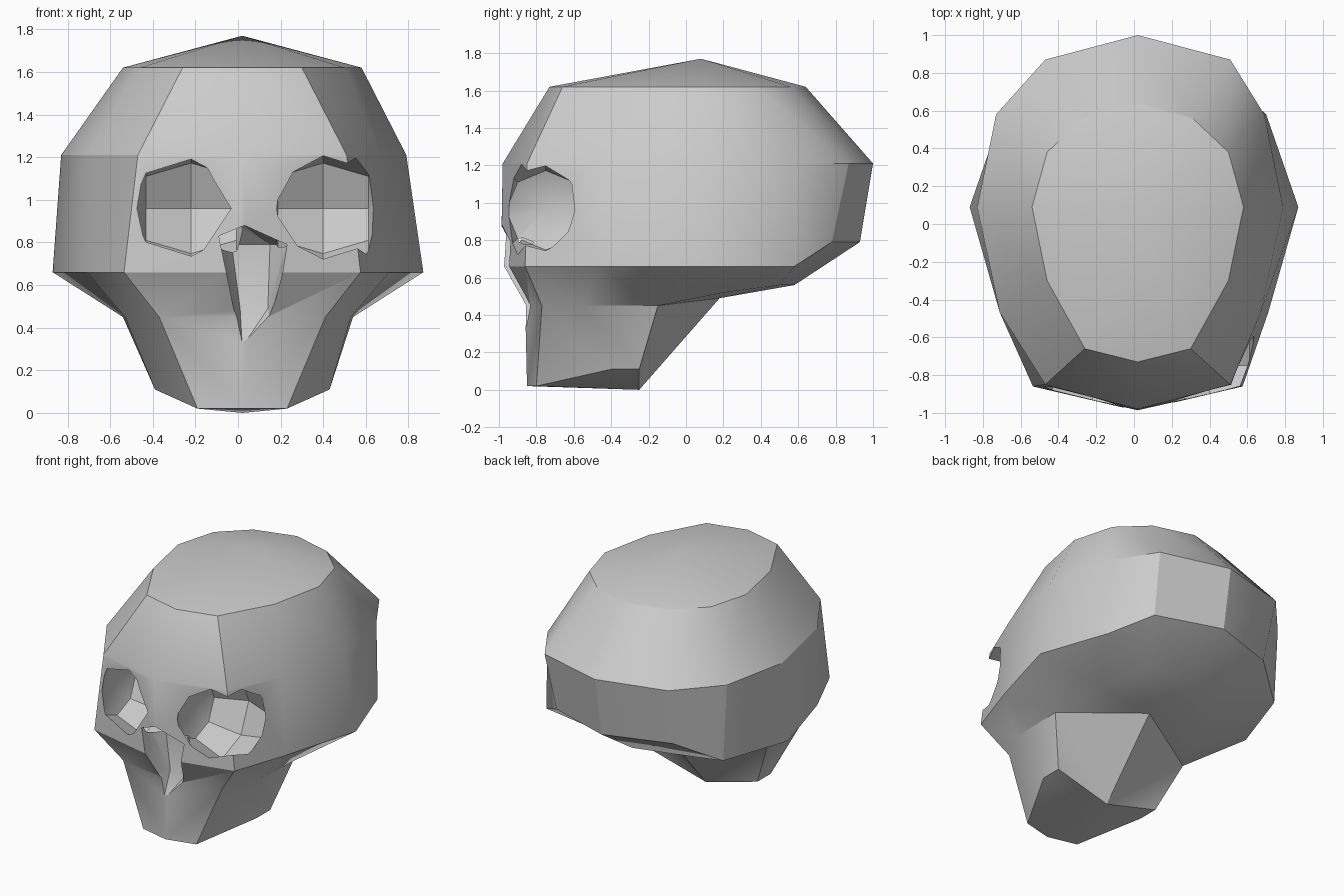
import bpy, bmesh, math
from mathutils import Matrix

cube = bpy.data.objects.get("Cube")
if cube:
    bpy.data.objects.remove(cube)

bone = bpy.data.materials.new("bone_grey")
bone.use_nodes = True
colour = (0.6, 0.6, 0.6, 1)
bone.diffuse_color = colour
bone.node_tree.nodes["Principled BSDF"].inputs["Base Color"].default_value = colour


def add_object(name, bm):
    bmesh.ops.recalc_face_normals(bm, faces=bm.faces)
    mesh = bpy.data.meshes.new(name)
    bm.to_mesh(mesh)
    bm.free()
    mesh.materials.append(bone)
    obj = bpy.data.objects.new(name, mesh)
    bpy.context.collection.objects.link(obj)
    return obj


# Half rings run from the front centre round one side to the back centre
crown = [(0, -.73, 1.62), (.28, -.66, 1.62), (.48, -.3, 1.62), (.56, .09, 1.62),
         (.48, .38, 1.62), (.29, .56, 1.62), (0, .64, 1.62)]
brow = [(0, -.98, 1.21), (.49, -.85, 1.21), (.69, -.47, 1.21), (.81, .09, 1.21),
        (.71, .58, 1.21), (.49, .87, 1.21), (0, 1, 1.21)]
cheek = [(0, -.99, .66), (.555, -.86, .66), (.71, -.47, .66), (.87, .09, .66),
         (.7, .58, .66), (.46, .78, .79), (0, .93, .79)]
base = [(0, -.86, .45), (.39, -.77, .45), (.53, -.55, .45), (.54, -.15, .45),
        (.42, .2, .52), (.28, .5, .56), (0, .58, .56)]
chin = [(0, -.85, .02), (.21, -.8, .02), (.41, -.4, .11), (.41, -.25, .11)]

bm = bmesh.new()
for side in (1, -1):
    def ring(points, side_shift=0.02):
        return [bm.verts.new((side * x + (side_shift if i in (2, 3, 4) else .02), y, z))
                for i, (x, y, z) in enumerate(points)]
    rings = [ring(crown), ring(brow, -.02), ring(cheek, 0), ring(base, 0), ring(chin)]
    apex, neck, heel = (bm.verts.new(p) for p in
                        ((.02, .08, 1.77), (.02, .18, .49), (.02, -.25, 0)))
    top, bottom, jaw = rings[0], rings[3], rings[4]
    # Cranium, face and jaw walls
    for upper, lower in zip(rings, rings[1:]):
        for i in range(len(lower) - 1):
            bm.faces.new((upper[i], upper[i + 1], lower[i + 1], lower[i]))
    # Cap, jaw underside and skull base
    for a, b in zip(top, top[1:]):
        bm.faces.new((a, b, apex))
    for a, b in zip(jaw, jaw[1:]):
        bm.faces.new((a, b, heel))
    bm.faces.new((bottom[3], jaw[3], heel))
    bm.faces.new((bottom[3], heel, neck))
    for a, b in zip(bottom[3:], bottom[4:]):
        bm.faces.new((a, b, neck))
bmesh.ops.remove_doubles(bm, verts=bm.verts, dist=.001)
skull = add_object("skull", bm)

# Eye socket cutters: coarse spheres with their poles pointing sideways
cutters = []
for name, x in (("right_eye_socket", -.22), ("left_eye_socket", .4)):
    bm = bmesh.new()
    bmesh.ops.create_uvsphere(bm, u_segments=8, v_segments=4, radius=.3,
                              matrix=Matrix.Translation((x, -.75, .96))
                              @ Matrix.Rotation(math.pi / 2, 4, 'Y'))
    cutters.append(add_object(name, bm))

# Nose cutter: a wedge narrowing downwards and inwards
bm = bmesh.new()
outline = [(-.09, .83), (.03, .88), (.23, .79), (.21, .66), (.15, .43), (.02, .31), (-.02, .49)]
inner = [(-.03, .79), (.15, .79), (.14, .49), (.01, .49)]
for x, z in outline:
    bm.verts.new((x, -1.05, z))
    bm.verts.new((x, -.87, z))
for x, z in inner:
    bm.verts.new((x, -.78, z))
bmesh.ops.convex_hull(bm, input=bm.verts)
cutters.append(add_object("nose_opening", bm))

bpy.context.view_layer.objects.active = skull
for cutter in cutters:
    cutter.hide_render = True
    mod = skull.modifiers.new(cutter.name, 'BOOLEAN')
    mod.operation = 'DIFFERENCE'
    mod.solver = 'EXACT'
    mod.object = cutter
    bpy.ops.object.modifier_apply(modifier=mod.name)
    bpy.data.objects.remove(cutter)

bpy.ops.object.select_all(action='DESELECT')
skull.select_set(True)
bpy.ops.object.shade_smooth_by_angle(angle=math.radians(30))
